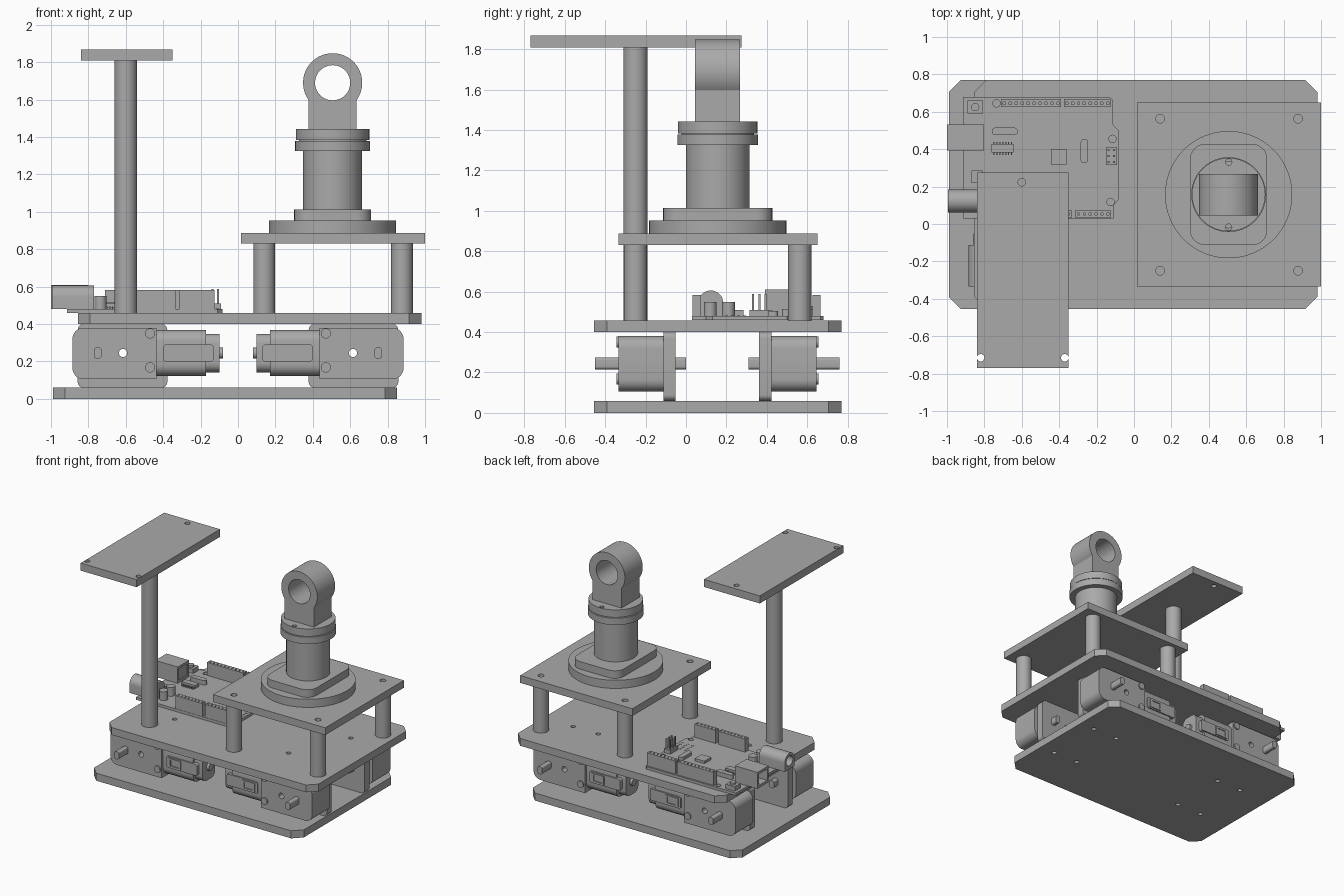
import bpy, bmesh
from math import cos, sin, pi, radians
from mathutils import Matrix

if "Cube" in bpy.data.objects:
    bpy.data.objects.remove(bpy.data.objects["Cube"])

grey = bpy.data.materials.new("plain grey")
grey.use_nodes = True
grey.diffuse_color = (0.4, 0.4, 0.4, 1)
grey.node_tree.nodes["Principled BSDF"].inputs["Base Color"].default_value = (0.4, 0.4, 0.4, 1)

# Profile plane for each extrusion axis: columns are the u, v and extrusion directions
FRAMES = {
    "z": Matrix.Identity(3),
    "y": Matrix(((1, 0, 0), (0, 0, 1), (0, 1, 0))),
    "x": Matrix(((0, 0, 1), (1, 0, 0), (0, 1, 0))),
}


def arc(u, v, r, start, end, n):
    angles = [radians(start + (end - start) * i / n) for i in range(n + 1)]
    return [(u + r * cos(a), v + r * sin(a)) for a in angles]


def circle(u, v, r, n=48):
    return arc(u, v, r, 0, 360, n)[:-1]


def rect(u0, u1, v0, v1, r=0, n=6):
    """Rectangle with rounded corners, or cut corners when n is 1."""
    if not r:
        return [(u0, v0), (u1, v0), (u1, v1), (u0, v1)]
    corners = [(u1 - r, v1 - r), (u0 + r, v1 - r), (u0 + r, v0 + r), (u1 - r, v0 + r)]
    return [p for i, (u, v) in enumerate(corners) for p in arc(u, v, r, 90 * i, 90 * i + 90, n)]


def slab(name, lo, hi, outline, holes=(), axis="z", mirror=None):
    """Extrude an outline with holes from lo to hi along an axis."""
    curve = bpy.data.curves.new(name, "CURVE")
    curve.dimensions = "2D"
    curve.fill_mode = "BOTH"
    curve.extrude = (hi - lo) / 2
    for loop in [outline, *holes]:
        spline = curve.splines.new("POLY")
        spline.points.add(len(loop) - 1)
        for point, (u, v) in zip(spline.points, loop):
            point.co = (u, v, 0, 1)
        spline.use_cyclic_u = True
    source = bpy.data.objects.new(name, curve)
    bpy.context.collection.objects.link(source)
    bpy.context.view_layer.update()
    graph = bpy.context.evaluated_depsgraph_get()
    mesh = bpy.data.meshes.new_from_object(source.evaluated_get(graph))
    bpy.data.objects.remove(source)

    bm = bmesh.new()
    bm.from_mesh(mesh)
    bmesh.ops.translate(bm, verts=bm.verts, vec=(0, 0, (lo + hi) / 2))
    bmesh.ops.transform(bm, matrix=FRAMES[axis].to_4x4(), verts=bm.verts)
    bmesh.ops.remove_doubles(bm, verts=bm.verts, dist=0.0001)
    bmesh.ops.recalc_face_normals(bm, faces=bm.faces)
    bm.to_mesh(mesh)
    bm.free()
    mesh.materials.clear()
    mesh.materials.append(grey)
    mesh.shade_smooth()
    mesh.set_sharp_from_angle(angle=radians(30))
    obj = bpy.data.objects.new(name, mesh)
    bpy.context.collection.objects.link(obj)
    if mirror:
        mod = obj.modifiers.new("four corners", "MIRROR")
        mod.use_axis = (True, True, False)
        mod.mirror_object = mirror
        mod.use_mirror_merge = False
    return obj


def box(name, x0, x1, y0, y1, z0, z1):
    return slab(name, z0, z1, rect(x0, x1, y0, y1))


# Chassis plates with bolt holes
bolts = [circle(sx * x, y, 0.018, 16) for sx in (-1, 1) for x in (0.5, 0.72) for y in (-0.08, 0.385)]
slab("base_plate", 0, 0.06, rect(-0.99, 0.85, -0.455, 0.77, 0.065, 1), bolts)
slab("middle_plate", 0.4, 0.458, rect(-0.855, 0.98, -0.455, 0.77, 0.065, 1), bolts)

# Upper deck on four posts
posts = [(x, y) for x in (0.14, 0.877) for y in (-0.25, 0.563)]
slab("upper_plate", 0.83, 0.888, rect(0.015, 1, -0.335, 0.65), [circle(x, y, 0.023, 20) for x, y in posts])
for x, y in posts:
    slab("deck_post", 0.455, 0.83, circle(x, y, 0.058), [circle(x, y, 0.023, 20)])

# Tall mast with its shelf
slab("mast", 0.455, 1.81, circle(-0.6, -0.25, 0.06))
slab("mast_shelf", 1.808, 1.868, rect(-0.84, -0.35, -0.77, 0.275),
     [circle(x, y, 0.02, 20) for x, y in ((-0.82, -0.715), (-0.37, -0.715), (-0.6, 0.223))])

# Turret: flange, foot, column, split collar and eye
cx, cy = 0.506, 0.157
slab("turret_flange", 0.888, 0.953, circle(cx, cy, 0.34, 96))
slab("turret_foot", 0.953, 1.013, rect(0.3, 0.712, -0.113, 0.428, 0.08))
slab("turret_column", 1.013, 1.33, circle(cx, cy, 0.158, 64))
slab("collar_lower", 1.325, 1.379, circle(cx, cy, 0.2, 64))
slab("collar_core", 1.37, 1.39, circle(cx, cy, 0.18, 64))
slab("collar_upper", 1.384, 1.443, circle(cx, cy, 0.196, 64),
     [circle(cx, cy + s * 0.174, 0.017, 16) for s in (-1, 1)])
eye = arc(cx, 1.69, 0.158, -36, 216, 56) + [(cx - 0.128, 1.44), (cx + 0.128, 1.44)]
slab("turret_eye", 0.045, 0.268, eye, [circle(cx, 1.69, 0.094)], "y")

# Four geared motors, mirrored about the chassis centre
centre = bpy.data.objects.new("chassis_centre", None)
centre.location = (0, 0.155, 0)
centre.hide_render = True
bpy.context.collection.objects.link(centre)


def motor_part(name, lo, hi, outline, holes=(), axis="y"):
    return slab(name, lo, hi, outline, holes, axis, centre)


bpy.context.view_layer.update()
gearbox = arc(0.825, 0.32, 0.06, 90, 0, 8) + arc(0.825, 0.165, 0.06, 0, -90, 8) + [(0.435, 0.105), (0.435, 0.38)]
motor_part("gearbox", -0.335, -0.112, gearbox, [circle(0.615, 0.245, 0.022, 20)])
motor_part("motor_bracket", -0.112, -0.052, rect(0.378, 0.857, 0.06, 0.4, 0.03),
           [circle(0.615, 0.245, 0.022, 20)])
motor_part("axle", -0.45, 0, rect(0.73, 0.77, 0.215, 0.275, 0.015))
for z in (0.168, 0.35):
    motor_part("gearbox_screw", -0.345, -0.33, circle(0.47, z, 0.027, 24))
motor_part("motor_can", 0.17, 0.436, rect(-0.318, -0.125, 0.122, 0.368, 0.06), axis="x")
motor_part("motor_cap", 0.1, 0.171, rect(-0.3, -0.143, 0.142, 0.348, 0.05), axis="x")
motor_part("motor_boss", 0.08, 0.11, circle(-0.222, 0.245, 0.03, 24), axis="x")
motor_part("motor_strap", -0.328, -0.116, rect(0.13, 0.4, 0.2, 0.29, 0.015))
motor_part("strap_buckle", -0.335, -0.32, rect(0.27, 0.38, 0.21, 0.28), [rect(0.285, 0.36, 0.222, 0.268)])

# Controller board
board = [(-0.915, 0.03), (-0.11, 0.03), (-0.11, 0.1), (-0.082, 0.13), (-0.082, 0.5),
         (-0.115, 0.535), (-0.115, 0.665), (-0.13, 0.68), (-0.915, 0.68)]
slab("circuit_board", 0.459, 0.48, board,
     [circle(x, y, 0.02, 16) for x, y in ((-0.735, 0.645), (-0.115, 0.455), (-0.125, 0.118))])

# Board connectors: data socket and round-topped power jack
slab("data_socket", -1, -0.803, rect(0.392, 0.533, 0.48, 0.61), [rect(0.41, 0.515, 0.5, 0.59)], "x")
box("data_socket_back", -0.9, -0.81, 0.4, 0.525, 0.49, 0.6)
jack = [(0.062, 0.48), (0.184, 0.48)] + arc(0.123, 0.545, 0.061, 0, 180, 16)
slab("power_jack_mouth", -0.995, -0.86, jack, [circle(0.123, 0.545, 0.04, 24)], "x")
slab("power_jack_body", -0.9, -0.77, jack, axis="x")

# Pin header strips with sockets
headers = [(-0.71, -0.39, 0.625, 10), (-0.375, -0.125, 0.625, 8),
           (-0.57, -0.335, 0.032, 8), (-0.312, -0.125, 0.032, 6)]
for x0, x1, y0, count in headers:
    step = (x1 - x0) / count
    mids = [x0 + step * (i + 0.5) for i in range(count)]
    slab("header_strip", 0.48, 0.583, rect(x0, x1, y0, y0 + 0.042),
         [rect(x - 0.006, x + 0.006, y0 + 0.015, y0 + 0.027) for x in mids])
    box("header_floor", x0 + 0.002, x1 - 0.002, y0 + 0.002, y0 + 0.04, 0.48, 0.55)

# Upright programming pins
box("pin_block", -0.15, -0.092, 0.315, 0.41, 0.48, 0.51)
for x in (-0.136, -0.106):
    for y in (0.332, 0.363, 0.394):
        box("pin", x - 0.005, x + 0.005, y - 0.005, y + 0.005, 0.47, 0.588)

# Chips, crystals, button and capacitors
box("main_chip", -0.443, -0.36, 0.317, 0.402, 0.48, 0.5)
box("driver_chip", -0.762, -0.643, 0.382, 0.427, 0.485, 0.51)
for i in range(7):
    x = -0.75 + i * 0.016
    box("chip_leg", x - 0.003, x + 0.003, 0.37, 0.439, 0.48, 0.495)
slab("crystal", 0.48, 0.515, rect(-0.76, -0.622, 0.475, 0.515, 0.018))
slab("small_crystal", 0.48, 0.505, rect(-0.285, -0.245, 0.325, 0.455, 0.018))
box("regulator", -0.87, -0.81, 0.22, 0.285, 0.48, 0.51)
box("reset_button", -0.89, -0.808, 0.59, 0.66, 0.48, 0.515)
slab("button_cap", 0.515, 0.53, circle(-0.849, 0.625, 0.022, 20))
for y in (0.12, 0.21):
    slab("capacitor", 0.48, 0.55, circle(-0.735, y, 0.032, 24))
for i in range(4):
    for j in range(3):
        slab("solder_pad", 0.48, 0.483, circle(-0.2 + j * 0.045, 0.2 + i * 0.03, 0.008, 12))
